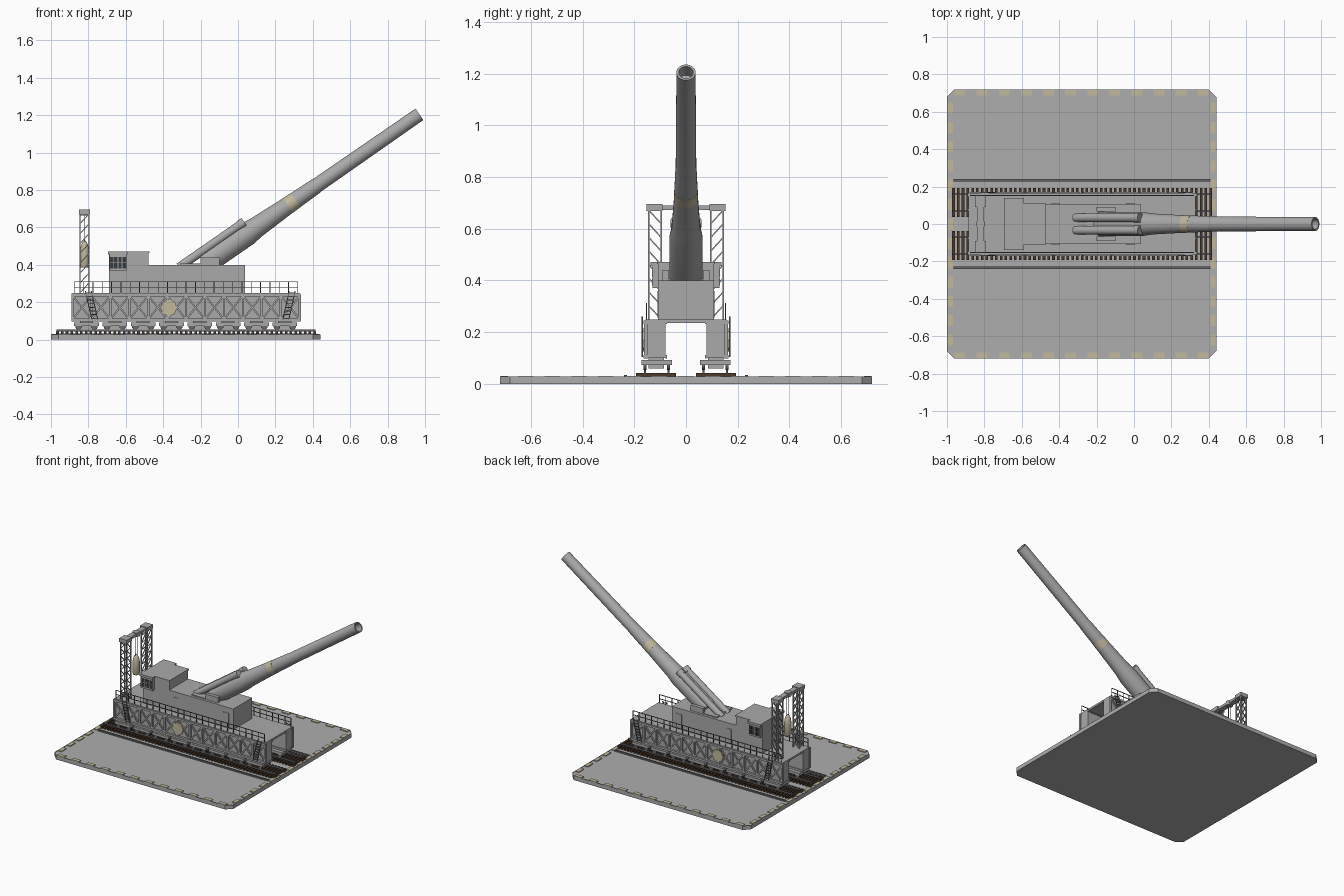
import bpy, bmesh, math
from mathutils import Vector, Matrix

if "Cube" in bpy.data.objects:
    bpy.data.objects.remove(bpy.data.objects["Cube"])


def material(name, rgb):
    m = bpy.data.materials.new(name)
    m.use_nodes = True
    m.diffuse_color = (*rgb, 1)
    bsdf = next(n for n in m.node_tree.nodes if n.type == 'BSDF_PRINCIPLED')
    bsdf.inputs["Base Color"].default_value = (*rgb, 1)
    return m


GREY = material("painted grey", (0.40, 0.40, 0.40))
CONCRETE = material("concrete grey", (0.42, 0.42, 0.42))
DARK = material("dark steel", (0.14, 0.14, 0.15))
WOOD = material("sleeper brown", (0.075, 0.043, 0.025))
SAND = material("pale sand", (0.55, 0.48, 0.34))
GLASS = material("dark glass", (0.04, 0.045, 0.05))


class Part:
    """Collects simple solids into one mesh object."""

    def __init__(self, name, mat):
        self.name, self.mat, self.bm = name, mat, bmesh.new()

    def box(self, x, y, z):
        lo, hi = Vector((x[0], y[0], z[0])), Vector((x[1], y[1], z[1]))
        m = Matrix.Translation((lo + hi) / 2) @ Matrix.Diagonal((*(hi - lo), 1))
        bmesh.ops.create_cube(self.bm, size=1, matrix=m)

    def sided(self, x, y, z):
        """The same box on both sides of the centre line."""
        self.box(x, y, z)
        self.box(x, (-y[1], -y[0]), z)

    def frame(self, p, q):
        p, q = Vector(p), Vector(q)
        rot = (q - p).to_track_quat('Z', 'Y').to_matrix().to_4x4()
        return Matrix.Translation((p + q) / 2) @ rot, (q - p).length

    def bar(self, p, q, w):
        m, length = self.frame(p, q)
        bmesh.ops.create_cube(self.bm, size=1, matrix=m @ Matrix.Diagonal((w, w, length, 1)))

    def tube(self, p, q, r1, r2=None, sides=24):
        m, length = self.frame(p, q)
        bmesh.ops.create_cone(self.bm, cap_ends=True, segments=sides, radius1=r1,
                              radius2=r1 if r2 is None else r2, depth=length, matrix=m)

    def lathe(self, profile, origin, axis, sides=32):
        """Revolve (distance, radius) pairs round an axis."""
        rot = Vector(axis).to_track_quat('Z', 'Y').to_matrix().to_4x4()
        m = Matrix.Translation(origin) @ rot
        rings = [[self.bm.verts.new(m @ Vector((r * math.cos(a), r * math.sin(a), d)))
                  for a in (math.tau * i / sides for i in range(sides))] for d, r in profile]
        for a, b in zip(rings, rings[1:]):
            for i in range(sides):
                j = (i + 1) % sides
                self.bm.faces.new((a[i], a[j], b[j], b[i]))
        self.bm.faces.new(rings[0][::-1])
        self.bm.faces.new(rings[-1])

    def slab(self, x, y, z, cut):
        """Plate with cut corners."""
        pts = [(x[0] + cut, y[0]), (x[1] - cut, y[0]), (x[1], y[0] + cut), (x[1], y[1] - cut),
               (x[1] - cut, y[1]), (x[0] + cut, y[1]), (x[0], y[1] - cut), (x[0], y[0] + cut)]
        low, top = [[self.bm.verts.new((*p, h)) for p in pts] for h in z]
        self.bm.faces.new(low[::-1])
        self.bm.faces.new(top)
        for i in range(8):
            j = (i + 1) % 8
            self.bm.faces.new((low[i], low[j], top[j], top[i]))
        return self.bm.faces

    def done(self, smooth=False):
        me = bpy.data.meshes.new(self.name)
        bmesh.ops.recalc_face_normals(self.bm, faces=self.bm.faces)
        self.bm.to_mesh(me)
        self.bm.free()
        me.materials.append(self.mat)
        ob = bpy.data.objects.new(self.name, me)
        bpy.context.collection.objects.link(ob)
        if smooth:
            bpy.ops.object.select_all(action='DESELECT')
            ob.select_set(True)
            bpy.context.view_layer.objects.active = ob
            bpy.ops.object.shade_smooth_by_angle(angle=math.radians(30))
        return ob


def spread(a, b, n):
    return [a + (b - a) * i / (n - 1) for i in range(n)]


# Base slab with a sunken middle and a dashed border
p = Part("base_slab", CONCRETE)
p.slab((-1, 0.44), (-0.72, 0.72), (0, 0.029), 0.04)
top = max(p.bm.faces, key=lambda f: f.calc_center_median().z)
bmesh.ops.inset_region(p.bm, faces=[top], thickness=0.035)
bmesh.ops.translate(p.bm, verts=top.verts, vec=(0, 0, -0.005))
p.done()
p = Part("border_dashes", SAND)
for x in spread(-0.93, 0.37, 12):
    p.sided((x - 0.029, x + 0.029), (0.688, 0.717), (0.025, 0.031))
for y in spread(-0.62, 0.62, 13):
    for x in (-0.982, 0.422):
        p.box((x - 0.014, x + 0.014), (y - 0.03, y + 0.03), (0.025, 0.031))
p.done()

# Tracks
p = Part("sleepers", WOOD)
for x in spread(-0.965, 0.41, 55):
    p.sided((x - 0.007, x + 0.007), (0.038, 0.193), (0.022, 0.043))
p.done()
p = Part("rails", DARK)
for y in (0.068, 0.158):
    p.sided((-0.97, 0.415), (y - 0.004, y + 0.004), (0.043, 0.054))
p.sided((-0.965, 0.41), (0.228, 0.24), (0.022, 0.034))
p.done()

# Bogies
bogies, wheels = Part("bogies", GREY), Part("wheels", DARK)
for x in spread(-0.81, 0.25, 8):
    bogies.sided((x - 0.066, x + 0.066), (0.055, 0.172), (0.074, 0.093))
    bogies.sided((x - 0.035, x + 0.035), (0.085, 0.145), (0.06, 0.105))
    for dx in (-0.042, 0.042):
        for y in (0.068, 0.158):
            for s in (-1, 1):
                wheels.tube((x + dx, s * (y - 0.006), 0.071), (x + dx, s * (y + 0.006), 0.071), 0.018, sides=16)
bogies.done()
wheels.done(True)

# Carriage girders and deck
p = Part("side_girders", GREY)
p.sided((-0.885, 0.33), (0.08, 0.15), (0.1, 0.24))
p.done()
p = Part("deck", GREY)
p.box((-0.885, 0.33), (-0.157, 0.157), (0.236, 0.25))
p.done()
p = Part("girder_truss", GREY)
for z in (0.105, 0.239):
    p.sided((-0.89, 0.335), (0.146, 0.165), (z - 0.007, z + 0.007))
    p.sided((-0.89, 0.335), (0.073, 0.08), (z - 0.007, z + 0.007))
posts = spread(-0.885, 0.33, 13)
for x in posts:
    p.sided((x - 0.006, x + 0.006), (0.149, 0.163), (0.1, 0.24))
for a, b in zip(posts, posts[1:]):
    for s in (-1, 1):
        p.bar((a, s * 0.156, 0.108), (b, s * 0.156, 0.236), 0.009)
        p.bar((a, s * 0.156, 0.236), (b, s * 0.156, 0.108), 0.009)
p.done()
p = Part("side_patches", SAND)
for s in (-1, 1):
    p.tube((-0.37, s * 0.16, 0.17), (-0.37, s * 0.166, 0.17), 0.045, sides=8)
p.done()

# Railings and ladders
p = Part("railings", DARK)
for s in (-1, 1):
    for z in (0.28, 0.31):
        p.bar((-0.875, s * 0.153, z), (0.32, s * 0.153, z), 0.004)
    for x in spread(-0.875, 0.32, 25):
        p.bar((x, s * 0.153, 0.25), (x, s * 0.153, 0.31), 0.004)
p.done()
p = Part("ladders", DARK)
for x, lean in ((-0.8, 0.035), (0.29, -0.035)):
    for s in (-1, 1):
        for dx in (-0.016, 0.016):
            p.bar((x + dx, s * 0.169, 0.26), (x + dx + lean, s * 0.169, 0.105), 0.005)
        for t in spread(0.06, 0.94, 8):
            c, z = x + lean * t, 0.26 - 0.155 * t
            p.bar((c - 0.016, s * 0.169, z), (c + 0.016, s * 0.169, z), 0.005)
p.done()

# Gun house and control cab
p = Part("gun_house", GREY)
p.box((-0.49, 0.038), (-0.108, 0.108), (0.25, 0.4))
p.box((-0.31, -0.15), (-0.09, 0.09), (0.4, 0.407))
p.sided((-0.2, -0.1), (0.066, 0.09), (0.4, 0.44))
p.done()
p = Part("control_cab", GREY)
p.box((-0.69, -0.478), (-0.108, 0.108), (0.25, 0.465))
p.box((-0.688, -0.597), (-0.13, 0.13), (0.37, 0.462))
p.box((-0.695, -0.473), (-0.112, 0.112), (0.463, 0.472))
p.box((-0.695, -0.592), (-0.138, 0.138), (0.456, 0.472))
p.done()
p = Part("cab_windows", GLASS)
for x in spread(-0.675, -0.609, 4):
    for z in (0.395, 0.427):
        p.sided((x - 0.009, x + 0.009), (0.129, 0.132), (z - 0.014, z + 0.014))
p.done()
p = Part("house_doors", GREY)
for x in (-0.42, -0.02):
    p.sided((x - 0.022, x + 0.022), (0.107, 0.111), (0.255, 0.36))
p.done()

# Hoist towers, crossbeam and shell
p = Part("hoist_towers", GREY)
X0, X1, Y0, Y1 = -0.845, -0.797, 0.096, 0.144
levels = spread(0.25, 0.672, 9)
for s in (-1, 1):
    for x in (X0, X1):
        for y in (Y0, Y1):
            p.bar((x, s * y, 0.25), (x, s * y, 0.68), 0.007)
    for a, b in zip(levels, levels[1:]):
        for y in (Y0, Y1):
            p.bar((X0, s * y, a), (X1, s * y, b), 0.005)
        for x in (X0, X1):
            p.bar((x, s * Y0, a), (x, s * Y1, b), 0.005)
p.done()
p = Part("hoist_beam", GREY)
p.box((-0.84, -0.802), (-0.15, 0.15), (0.672, 0.69))
p.sided((-0.851, -0.791), (0.09, 0.152), (0.668, 0.695))
p.tube((-0.82, 0, 0.665), (-0.82, 0, 0.695), 0.024)
p.done()
p = Part("hoist_cables", DARK)
for dy in (-0.01, 0.01):
    p.bar((-0.82, dy, 0.5), (-0.82, dy, 0.67), 0.003)
p.done()
p = Part("hanging_shell", SAND)
p.lathe([(0, 0.021), (0.006, 0.024), (0.09, 0.024), (0.115, 0.02), (0.135, 0.012), (0.147, 0.003)],
        (-0.82, 0, 0.385), (0, 0, 1))
p.done(True)

# Barrel, paint band and recoil cylinders share one tilted axis
muzzle = Vector((0.97, 0, 1.205))
axis = Vector((0.822, 0, 0.57)).normalized()
up = Vector((-axis.z, 0, axis.x))
p = Part("gun_barrel", GREY)
length = 1.4
p.lathe([(0, 0.064), (0.28, 0.064), (0.34, 0.056), (0.56, 0.046), (0.72, 0.042), (0.74, 0.04),
         (length, 0.037), (length, 0.028), (length - 0.06, 0.028)], muzzle - axis * length, axis)
p.done(True)
p = Part("barrel_band", SAND)
p.tube(muzzle - axis * 0.855, muzzle - axis * 0.805, 0.0472, 0.0458, 32)
p.done(True)
p = Part("recoil_cylinders", GREY)
end = Vector((0.03, 0, 0.627))
for s in (-1, 1):
    side = Vector((0, s * 0.034, 0))
    p.tube(end + side - axis * 0.42, end + side, 0.023)
    p.tube(end + side - axis * 0.03, end + side + axis * 0.004, 0.026)
for d in (0.1, 0.23):
    p.bar(end - axis * d - up * 0.05, end - axis * d, 0.04)
p.done(True)
